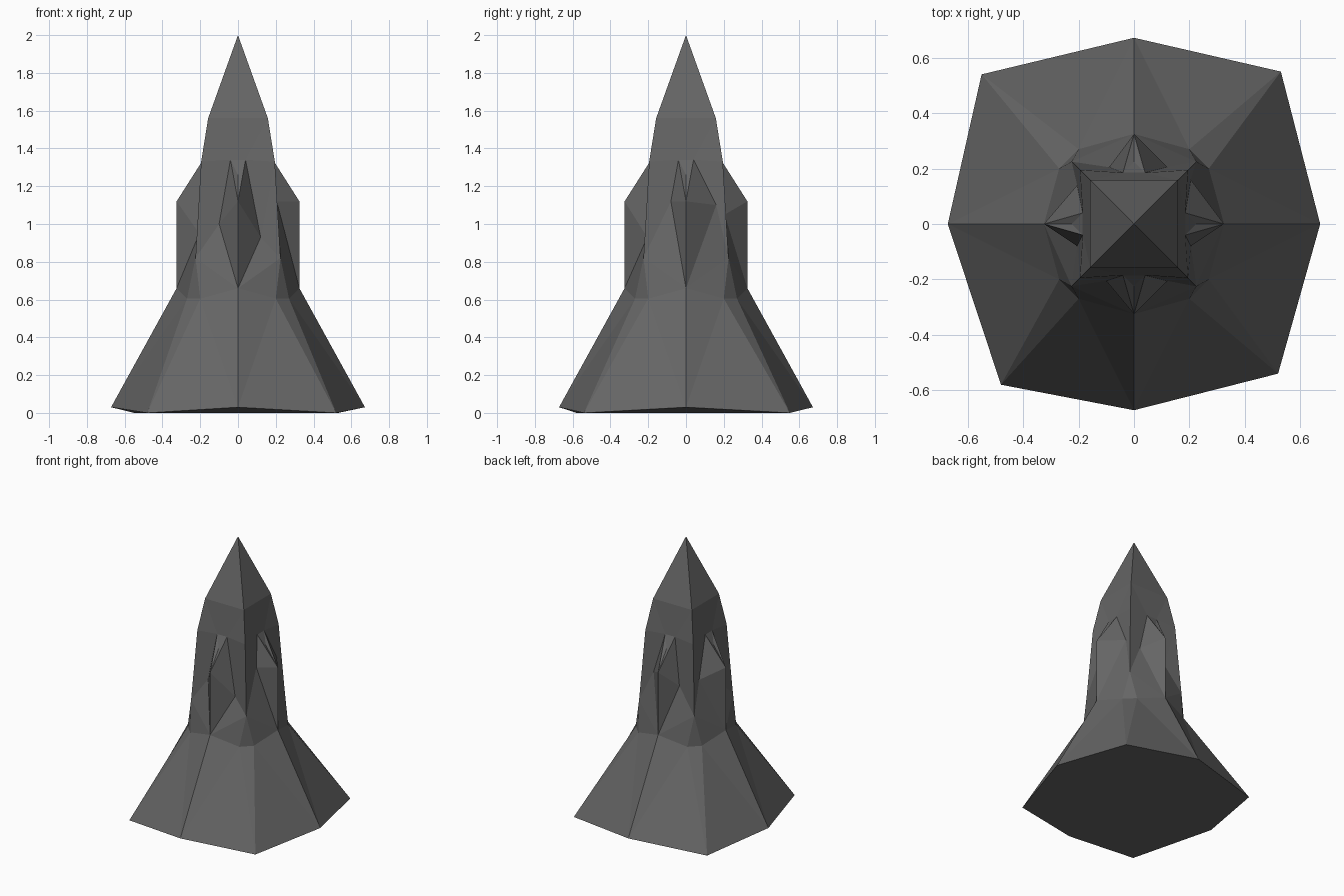
import bpy, bmesh
from mathutils import Matrix, Vector

if "Cube" in bpy.data.objects:
    bpy.data.objects.remove(bpy.data.objects["Cube"])

bm = bmesh.new()


def turned(k, x, y, z):
    """Vertex turned k quarter turns around the spire axis."""
    return bm.verts.new(Matrix.Rotation(k * 1.5707963, 4, 'Z') @ Vector((x, y, z)))


# uneven base corners (counter-clockwise from back right)
base = [(0.53, 0.55), (-0.55, 0.54), (-0.48, -0.58), (0.52, -0.54)]
# root of each buttress: half width and height on either side (right, back, left, front)
roots = [((0.08, 1.12), (0.16, 1.10)), ((0.12, 1.05), (0.09, 1.00)),
         ((0.14, 1.05), (0.08, 0.95)), ((0.10, 1.00), (0.12, 0.93))]

apex = bm.verts.new((0, 0, 2))
sides, corners = [], []
for k in range(4):
    (wl, zl), (wr, zr) = roots[k]
    # buttress on the axis
    sides.append(dict(
        foot=turned(k, 0.672, 0, 0.03), waist=turned(k, 0.325, 0, 0.66),
        brow=turned(k, 0.325, 0, 1.12), notch=turned(k, 0.225, 0, 1.26),
        root={-1: turned(k, 0.205, -wl, zl), 1: turned(k, 0.205, wr, zr)},
        peak={s: turned(k, 0.185, 0.04 * s, 1.34) for s in (-1, 1)}))
    # pillar on the diagonal
    corners.append(dict(
        foot=bm.verts.new((*base[k], 0)),
        waist={1: turned(k, 0.27, 0.20, 0.605), -1: turned(k, 0.20, 0.27, 0.605)},
        mid=turned(k, 0.225, 0.225, 0.82), shoulder=turned(k, 0.195, 0.195, 1.33),
        top=turned(k, 0.158, 0.158, 1.56)))

face = lambda *v: bm.faces.new(v)
for k in range(4):
    a, c, prev = sides[k], corners[k], corners[k - 1]
    # chamfer of the pillar
    face(c['foot'], c['waist'][-1], c['waist'][1])
    face(c['waist'][1], c['waist'][-1], c['mid'])
    # skirt, wall and buttress flank on both sides of the axis
    for s, q in ((1, c), (-1, prev)):
        w, r, p = q['waist'][s], a['root'][s], a['peak'][s]
        face(a['foot'], q['foot'], w)
        face(a['foot'], w, a['waist'])
        face(a['waist'], w, q['mid'])
        face(a['waist'], q['mid'], r)
        face(r, q['mid'], q['shoulder'])
        face(r, q['shoulder'], p)
        face(a['waist'], r, a['brow'])
        face(a['brow'], r, p)
        face(a['brow'], p, a['notch'])
        face(p, q['shoulder'], q['top'])
    # upper panel and tip
    face(a['notch'], a['peak'][1], a['peak'][-1])
    face(a['peak'][-1], a['peak'][1], c['top'], prev['top'])
    face(prev['top'], c['top'], apex)

# underside
face(*[v for k in range(4) for v in (sides[k]['foot'], corners[k]['foot'])])

bmesh.ops.recalc_face_normals(bm, faces=bm.faces)
mesh = bpy.data.meshes.new("rock_spire")
bm.to_mesh(mesh)
bm.free()
spire = bpy.data.objects.new("rock_spire", mesh)
bpy.context.collection.objects.link(spire)
mat = bpy.data.materials.new("dark_rock")
mat.diffuse_color = (0.13, 0.13, 0.13, 1)
mat.use_nodes = True
mat.node_tree.nodes["Principled BSDF"].inputs["Base Color"].default_value = mat.diffuse_color
mesh.materials.append(mat)
